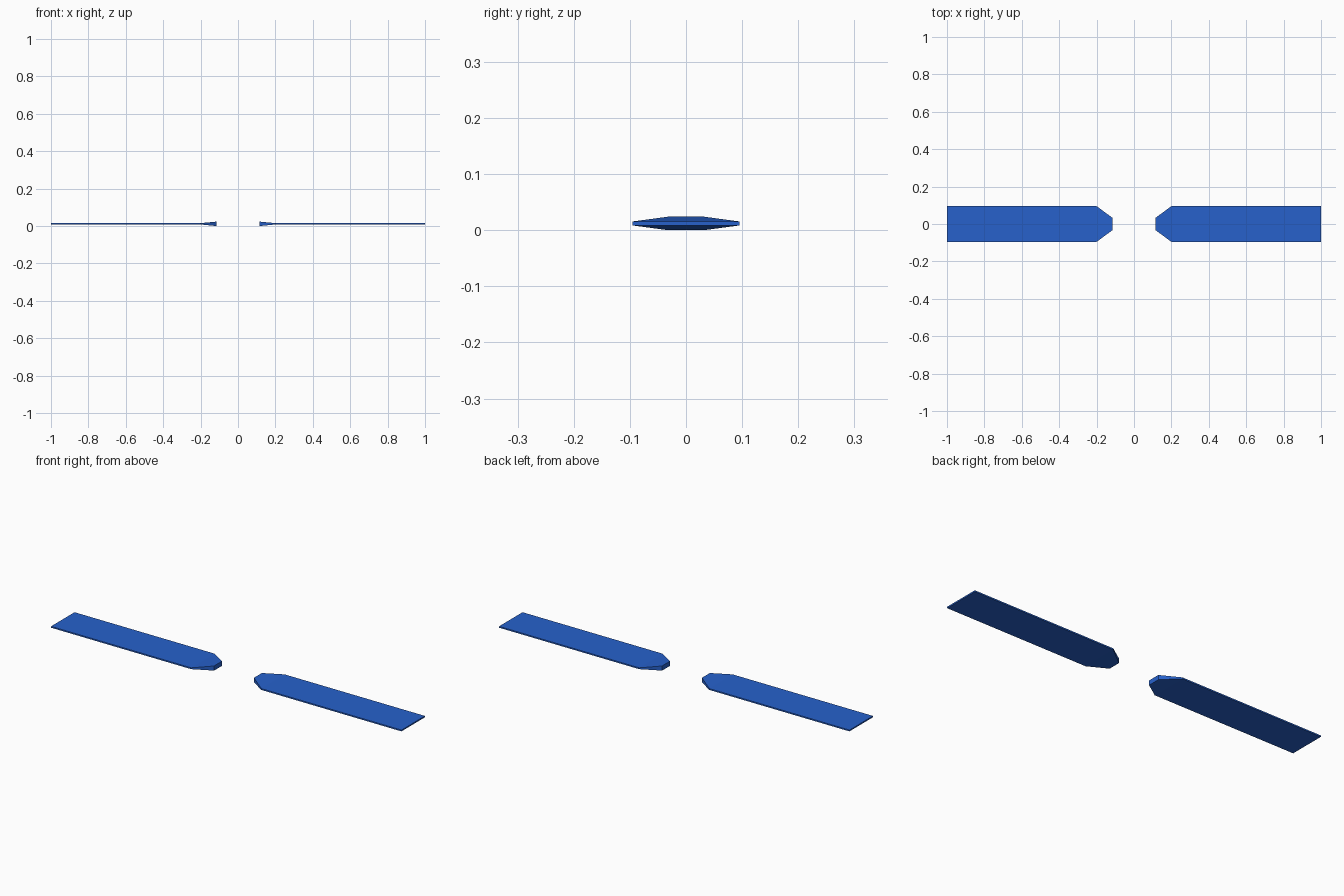
import bpy, bmesh

if "Cube" in bpy.data.objects:
    bpy.data.objects.remove(bpy.data.objects["Cube"])

MID_Z = 0.012
blue = bpy.data.materials.new("blue")
blue.diffuse_color = (0.02, 0.12, 0.60, 1)
blue.use_nodes = True
blue.node_tree.nodes["Principled BSDF"].inputs["Base Color"].default_value = blue.diffuse_color

# Rectangular sections along the blade: x, half width, half thickness
SECTIONS = [(0.114, 0.032, 0.012), (0.2, 0.0955, 0.0035), (1.0, 0.0955, 0.0035)]


def make_blade(name, side):
    bm = bmesh.new()
    rings = []
    for x, w, t in SECTIONS:
        corners = [(-w, -t), (w, -t), (w, t), (-w, t)]
        rings.append([bm.verts.new((side * x, y, MID_Z + z)) for y, z in corners])
    # Skin between neighbouring sections
    for a, b in zip(rings, rings[1:]):
        for i in range(4):
            j = (i + 1) % 4
            bm.faces.new((a[i], a[j], b[j], b[i]))
    # Root and tip caps
    bm.faces.new(rings[0])
    bm.faces.new(rings[-1])
    bmesh.ops.recalc_face_normals(bm, faces=bm.faces)
    mesh = bpy.data.meshes.new(name)
    bm.to_mesh(mesh)
    bm.free()
    mesh.materials.append(blue)
    bpy.context.collection.objects.link(bpy.data.objects.new(name, mesh))


# Two opposite rotor blades
make_blade("right_blade", 1)
make_blade("left_blade", -1)
